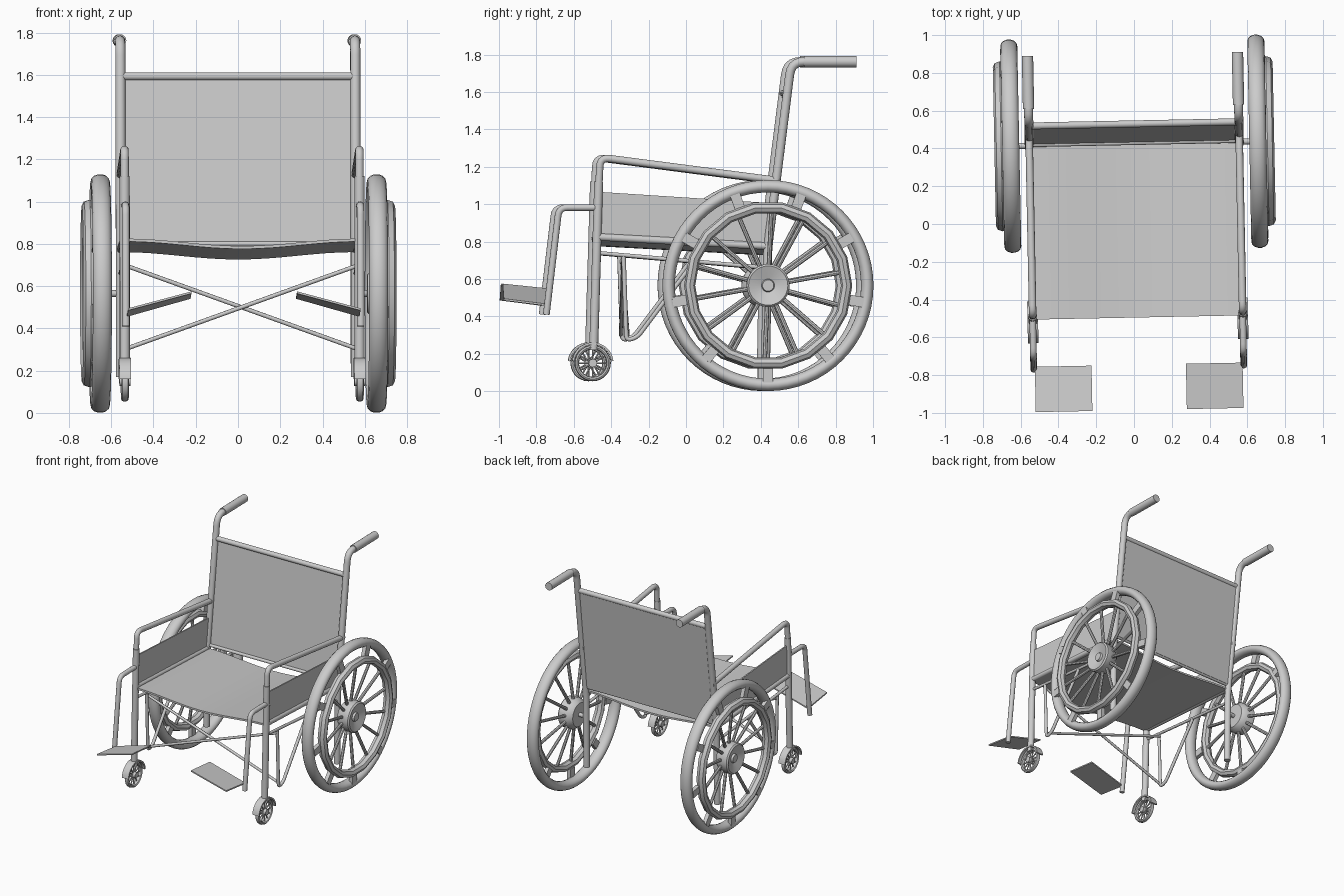
import bpy, bmesh, math
from mathutils import Vector, Matrix

if "Cube" in bpy.data.objects:
    bpy.data.objects.remove(bpy.data.objects["Cube"])

# The whole chair sits slightly turned about z
TURN = Matrix.Translation((0.01, 0, 0)) @ Matrix.Rotation(math.radians(1.15), 4, 'Z')


def finish(name, bm, smooth=40):
    bmesh.ops.recalc_face_normals(bm, faces=bm.faces)
    me = bpy.data.meshes.new(name)
    bm.to_mesh(me)
    bm.free()
    ob = bpy.data.objects.new(name, me)
    bpy.context.collection.objects.link(ob)
    ob.matrix_world = TURN
    if smooth:
        bpy.ops.object.select_all(action='DESELECT')
        ob.select_set(True)
        bpy.context.view_layer.objects.active = ob
        bpy.ops.object.shade_smooth_by_angle(angle=math.radians(smooth))
    return ob


def rounded(pts, bend):
    pts = [Vector(p) for p in pts]
    out = [pts[0]]
    for a, b, c in zip(pts, pts[1:], pts[2:]):
        p, q = b + (a - b).normalized() * bend, b + (c - b).normalized() * bend
        for i in range(6):
            t = i / 5
            out.append(p * (1 - t) ** 2 + b * 2 * t * (1 - t) + q * t * t)
    return out + [pts[-1]]


def add_tube(bm, pts, r, sides=12, bend=0.05):
    path = rounded(pts, bend)
    n = len(path)
    t0 = (path[1] - path[0]).normalized()
    side = t0.orthogonal().normalized()
    loops = []
    for i, p in enumerate(path):
        t = (path[min(i + 1, n - 1)] - path[max(i - 1, 0)]).normalized()
        side = (side - t * side.dot(t)).normalized()
        up = t.cross(side)
        loops.append([bm.verts.new(p + r * (math.cos(a) * side + math.sin(a) * up))
                      for a in (2 * math.pi * k / sides for k in range(sides))])
    for A, B in zip(loops, loops[1:]):
        for k in range(sides):
            j = (k + 1) % sides
            bm.faces.new((A[k], A[j], B[j], B[k]))
    bm.faces.new(loops[0])
    bm.faces.new(loops[-1])


def tube(name, pts, r, sides=12, bend=0.05):
    bm = bmesh.new()
    add_tube(bm, pts, r, sides, bend)
    return finish(name, bm)


def add_lathe(bm, prof, y, z, segs, closed=True, a0=0.0, sweep=2 * math.pi):
    # profile of (x, radius) swept about an axle parallel to x
    full = sweep > 6.28
    count = segs if full else segs + 1
    rings = [[bm.verts.new((x, y + r * math.cos(a), z + r * math.sin(a))) for x, r in prof]
             for a in (a0 + sweep * k / segs for k in range(count))]
    m = len(prof)
    for k in range(segs):
        A, B = rings[k], rings[(k + 1) % count]
        for i in range(m if closed else m - 1):
            j = (i + 1) % m
            bm.faces.new((A[i], A[j], B[j], B[i]))
    if not full:
        bm.faces.new(rings[0])
        bm.faces.new(rings[-1])


def lathe(name, *args, smooth=40, **kw):
    bm = bmesh.new()
    add_lathe(bm, *args, **kw)
    bmesh.ops.remove_doubles(bm, verts=bm.verts, dist=1e-5)
    return finish(name, bm, smooth)


def oval(x, r, rx, rr, n):
    return [(x + rx * math.cos(2 * math.pi * k / n), r + rr * math.sin(2 * math.pi * k / n))
            for k in range(n)]


def sheet(name, rows, offset):
    # grid of points thickened by an offset vector
    bm = bmesh.new()
    g = [[bm.verts.new(p) for p in row] for row in rows]
    for A, B in zip(g, g[1:]):
        for i in range(len(A) - 1):
            bm.faces.new((A[i], A[i + 1], B[i + 1], B[i]))
    ext = bmesh.ops.extrude_face_region(bm, geom=bm.faces[:], use_keep_orig=True)
    bmesh.ops.translate(bm, vec=offset,
                        verts=[e for e in ext['geom'] if isinstance(e, bmesh.types.BMVert)])
    return finish(name, bm, 30)


FX = 0.556            # side frame plane
WY, WZ = 0.425, 0.565  # rear axle
CY, CZ = -0.51, 0.15   # caster axle

for s, side in ((-1, 'left'), (1, 'right')):
    X = s * FX
    # Rear post with push handle and its grip
    tube(side + '_rear_post', [(X, .415, .17), (X, .425, .76), (X, .552, 1.762), (X, .88, 1.762)], .024, 14, .07)
    tube(side + '_grip', [(X, .62, 1.762), (X, .90, 1.762)], .030, 16)
    # Front leg that bends into the armrest
    tube(side + '_armrest', [(X, -.49, .82), (X, -.47, 1.25), (X, .49, 1.125)], .02, 12, .05)
    tube(side + '_front_leg', [(X, -.505, .22), (X, -.478, 1.12)], .024, 14)
    # Seat rail and lower rail
    tube(side + '_seat_rail', [(X, -.49, .825), (X, .43, .775)], .02)
    tube(side + '_lower_rail', [(X, -.49, .74), (X, .42, .66)], .011)
    # Bent brace below the lower rail
    tube(side + '_bent_brace', [(X, -.345, .72), (X, -.33, .27), (X, -.27, .29), (X, .03, .69)], .012, 10, .03)
    # Side skirt panel
    sheet(side + '_skirt', [[(X - .005, -.475, .83), (X - .005, .43, .785)],
                            [(X - .005, -.465, 1.065), (X - .005, .46, 1.005)]], (.01, 0, 0))
    # Footrest hanger and sloping plate
    tube(side + '_footrest_hanger', [(X, -.48, .982), (X, -.69, .982), (X, -.758, .41)], .018, 12, .045)
    sheet(side + '_footplate', [[(s * .55, -.985, .485), (s * .25, -.985, .565)],
                                [(s * .55, -.745, .455), (s * .25, -.745, .54)]], (0, 0, .01))

    # Rear wheel: tire and faceted hand rim
    lathe(side + '_tire', oval(s * .654, .531, .045, .034, 14), WY, WZ, 64)
    lathe(side + '_hand_rim', oval(s * .705, .42, .036, .03, 8), WY, WZ, 18, smooth=25)
    # Dished hub
    hub = [(.61, .0), (.61, .09), (.64, .115), (.715, .115), (.725, .105), (.70, .035),
           (.715, .03), (.715, .0)]
    lathe(side + '_hub', [(s * x, max(r, 1e-6)) for x, r in hub], WY, WZ, 28, closed=False)
    tube(side + '_axle', [(X, WY, WZ), (s * .63, WY, WZ)], .016)
    # Spokes
    bm = bmesh.new()
    for k in range(14):
        a = 2 * math.pi * (k + .4) / 14
        c, d = math.cos(a), math.sin(a)
        add_tube(bm, [(s * .66, WY + .09 * c, WZ + .09 * d), (s * .70, WY + .41 * c, WZ + .41 * d)], .012, 8)
    finish(side + '_spokes', bm)
    # Blocks joining hand rim to tire
    bm = bmesh.new()
    for k in range(9):
        a = -math.pi / 2 + 2 * math.pi * k / 9
        M = (Matrix.Translation((s * .685, WY, WZ)) @ Matrix.Rotation(a, 4, 'X')
             @ Matrix.Translation((0, .475, 0)) @ Matrix.Diagonal((.03, .085, .055, 1)))
        bmesh.ops.create_cube(bm, size=1, matrix=M)
    finish(side + '_rim_blocks', bm, 0)

    # Caster wheel, spokes, and half-round guard
    lathe(side + '_caster_tire', oval(X, .085, .018, .012, 8), CY, CZ, 28)
    lathe(side + '_caster_hub', [(X - .026, 1e-6), (X - .026, .022), (X + .026, .022), (X + .026, 1e-6)],
          CY, CZ, 16, closed=False)
    bm = bmesh.new()
    for k in range(12):
        a = 2 * math.pi * k / 12
        c, d = math.cos(a), math.sin(a)
        add_tube(bm, [(X, CY + .015 * c, CZ + .015 * d), (X, CY + .08 * c, CZ + .08 * d)], .005, 6)
    finish(side + '_caster_spokes', bm)
    lathe(side + '_caster_guard', [(X - .028, .099), (X - .028, .111), (X + .028, .111), (X + .028, .099)],
          CY, CZ, 16, a0=.1, sweep=math.pi - .2)

# Sagging seat
rows = []
for y, z in ((-.495, .825), (.43, .775)):
    rows.append([(FX * t, y, z - .0175 * (1 + math.cos(math.pi * t))) for t in
                 (-1 + k / 8 for k in range(17))])
sheet('seat', rows, (0, 0, -.014))

# Backrest with top and bottom bars
sheet('backrest', [[(-FX, .432, .80), (FX, .432, .80)], [(-FX, .527, 1.585), (FX, .527, 1.585)]], (0, .012, 0))
tube('backrest_top_bar', [(-FX, .53, 1.593), (FX, .53, 1.593)], .019)
tube('backrest_bottom_bar', [(-FX, .43, .80), (FX, .43, .80)], .012)

# Folding cross braces
for s, label in ((-1, 'a'), (1, 'b')):
    tube('cross_brace_' + label, [(s * FX, -.33 + s * .008, .30), (-s * FX, -.34 + s * .008, .70)], .010, 10)
